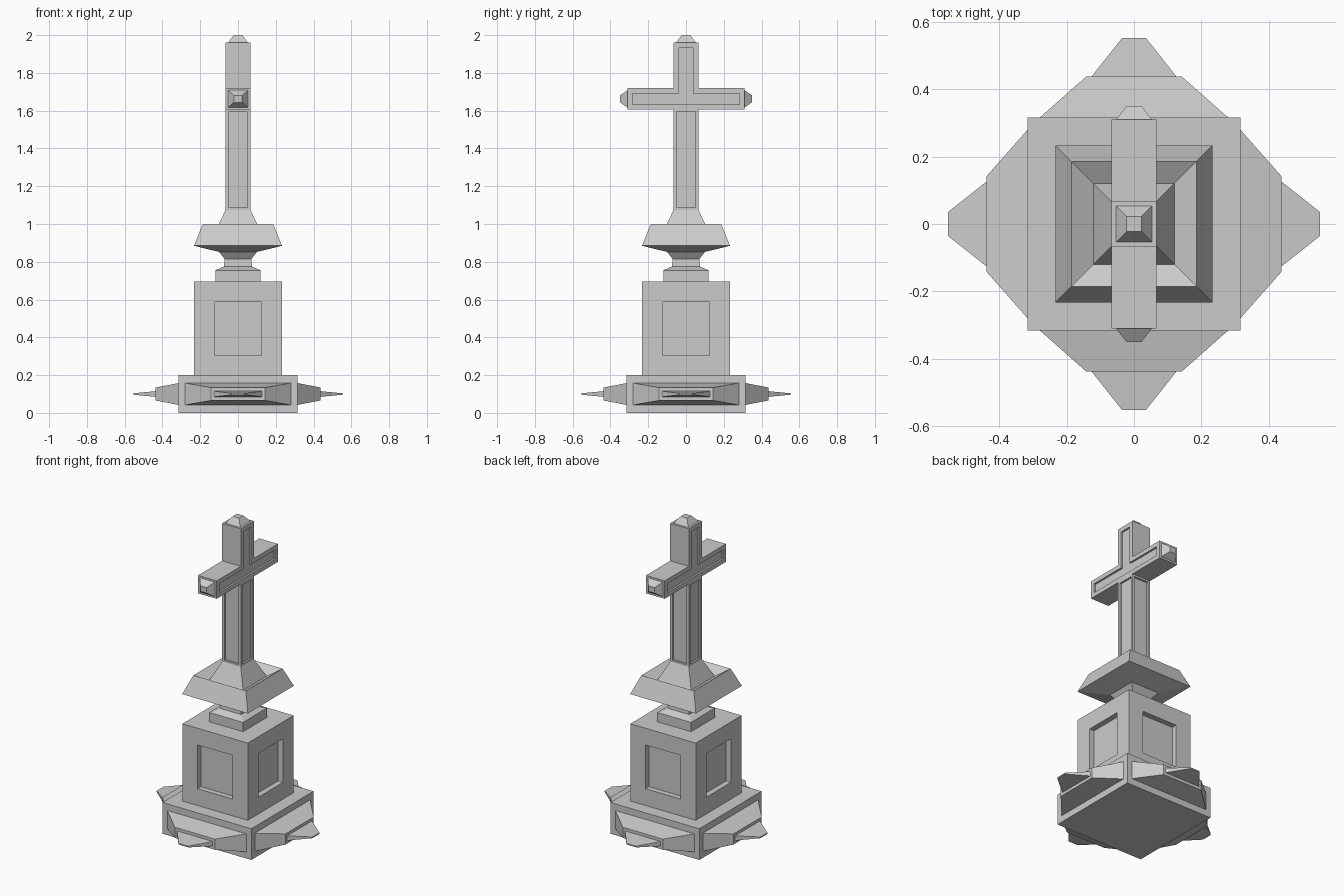
import bpy, bmesh
from mathutils import Vector

if "Cube" in bpy.data.objects:
    bpy.data.objects.remove(bpy.data.objects["Cube"])


def finish(bm, name):
    bmesh.ops.recalc_face_normals(bm, faces=bm.faces[:])
    mesh = bpy.data.meshes.new(name)
    bm.to_mesh(mesh)
    bm.free()
    obj = bpy.data.objects.new(name, mesh)
    bpy.context.collection.objects.link(obj)


def loft(rings):
    """Stack of square rings given as (half width, height)."""
    bm = bmesh.new()
    loops = [[bm.verts.new((x * r, y * r, z))
              for x, y in ((-1, -1), (1, -1), (1, 1), (-1, 1))] for r, z in rings]
    for a, b in zip(loops, loops[1:]):
        for i in range(4):
            j = (i + 1) % 4
            bm.faces.new((a[i], a[j], b[j], b[i]))
    bm.faces.new(loops[0][::-1])
    bm.faces.new(loops[-1])
    bm.normal_update()
    return bm


def step(bm, face, half_w, half_h, out):
    """Extrude a rectangular face to a new half width, half height and offset."""
    face.normal_update()
    n = face.normal.copy()
    c = face.calc_center_median()
    u = Vector((1, 0, 0)) if abs(n.z) > 0.9 else Vector((0, 0, 1)).cross(n)
    v = n.cross(u)
    new = bmesh.ops.extrude_discrete_faces(bm, faces=[face])["faces"][0]
    for vert in new.verts:
        d = vert.co - c
        su = 1 if d.dot(u) > 0 else -1
        sv = 1 if d.dot(v) > 0 else -1
        vert.co = c + u * su * half_w + v * sv * half_h + n * out
    new.normal = n
    return new


def decorated_block(name, half, z0, z1, steps):
    """Square block whose four sides all get the same chain of steps."""
    bm = loft([(half, z0), (half, z1)])
    for f in [f for f in bm.faces if abs(f.normal.z) < 0.5]:
        for s in steps:
            f = step(bm, f, *s)
    finish(bm, name)


# Plinth with tapering spurs on each side
decorated_block("plinth", 0.315, 0, 0.2,
                [(0.28, 0.058, 0), (0.142, 0.034, 0.122),
                 (0.126, 0.015, 0), (0.035, 0.004, 0.115)])

# Pedestal and shaft with recessed panels
decorated_block("pedestal", 0.232, 0.2, 0.695,
                [(0.125, 0.14, 0), (0.125, 0.14, -0.035)])
decorated_block("cross_shaft", 0.066, 1.075, 1.605,
                [(0.05, 0.253, 0), (0.05, 0.253, -0.012)])

# Neck, cornice and flared foot of the shaft
finish(loft([(0.12, 0.695), (0.12, 0.755), (0.074, 0.775), (0.071, 0.815),
             (0.1, 0.852), (0.233, 0.885), (0.186, 1.0), (0.12, 0.96),
             (0.066, 1.075)]), "neck_and_cornice")

# Cross head: outline extruded through x
bm = bmesh.new()
half_outline = [(0.31, 1.605), (0.31, 1.72), (0.066, 1.72), (0.066, 1.96)]
outline = half_outline + [(-y, z) for y, z in reversed(half_outline)]
front = bm.faces.new([bm.verts.new((-0.066, y, z)) for y, z in outline])
ext = bmesh.ops.extrude_face_region(bm, geom=[front], use_keep_orig=True)["geom"]
bmesh.ops.translate(bm, vec=(0.132, 0, 0),
                    verts=[g for g in ext if isinstance(g, bmesh.types.BMVert)])
bmesh.ops.recalc_face_normals(bm, faces=bm.faces[:])
bm.normal_update()
panels = [f for f in bm.faces if abs(f.normal.x) > 0.9]
tips = [f for f in bm.faces if f.calc_center_median().z > 1.95
        or abs(f.calc_center_median().y) > 0.3]

# Blunt pyramids on the three ends
for f in tips:
    f = step(bm, f, 0.053, 0.053 if f.normal.z > 0.5 else 0.046, 0)
    step(bm, f, 0.022, 0.022 if f.normal.z > 0.5 else 0.018, 0.04)

# Sunken panel on both broad faces
for f in panels:
    bmesh.ops.inset_region(bm, faces=[f], thickness=0.028, use_even_offset=True)
    n = f.normal.copy()
    new = bmesh.ops.extrude_discrete_faces(bm, faces=[f])["faces"][0]
    bmesh.ops.translate(bm, vec=n * -0.012, verts=new.verts[:])
finish(bm, "cross_head")
